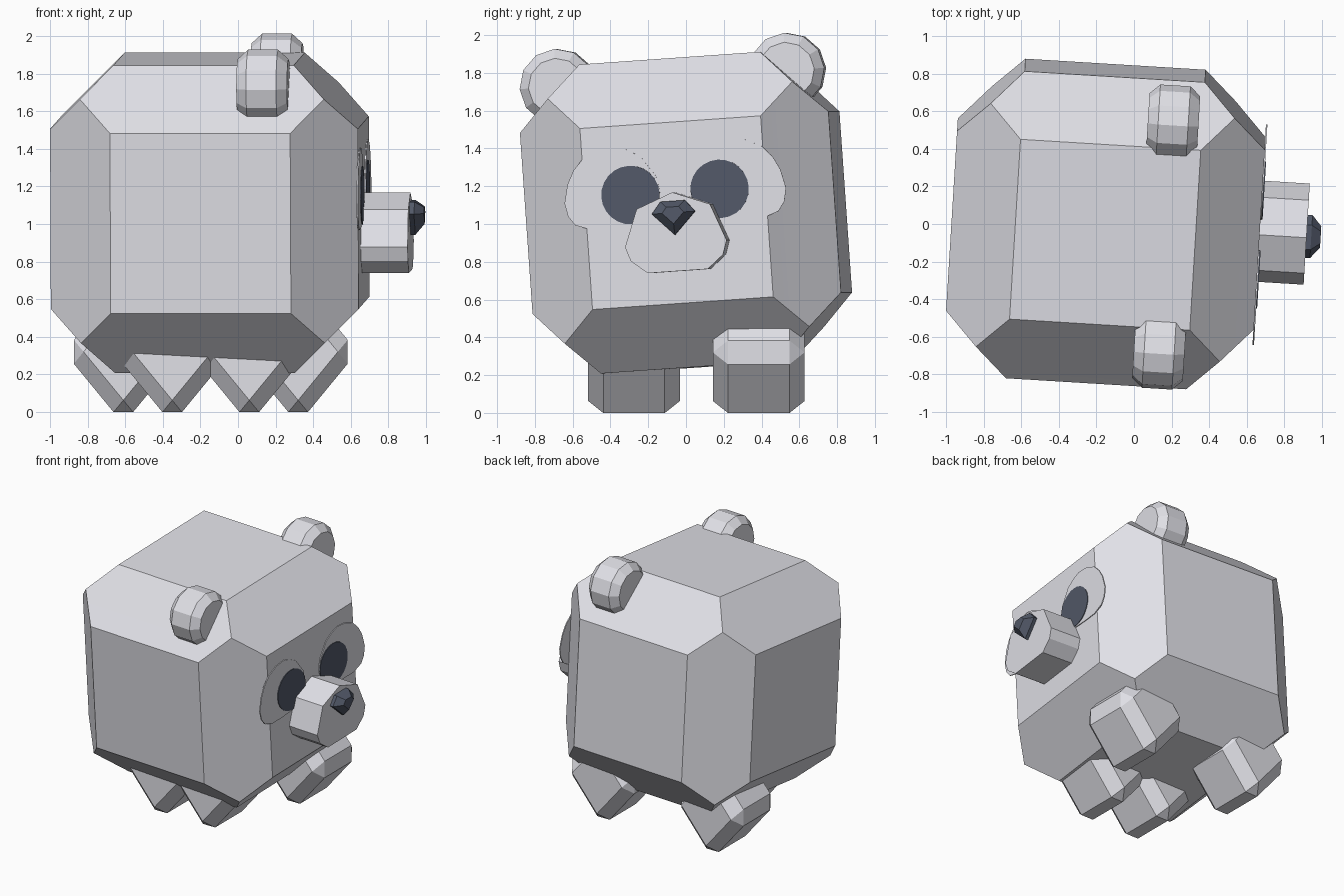
import bpy, bmesh, math
from mathutils import Matrix

old = bpy.data.objects.get("Cube")
if old:
    bpy.data.objects.remove(old, do_unlink=True)


def make_material(name, rgb):
    m = bpy.data.materials.new(name)
    m.use_nodes = True
    m.diffuse_color = (*rgb, 1)
    m.node_tree.nodes["Principled BSDF"].inputs["Base Color"].default_value = (*rgb, 1)
    return m


grey = make_material("light_grey", (0.76, 0.76, 0.81))
dark = make_material("dark_slate", (0.085, 0.10, 0.14))

# The head is turned and tilted a little; its parts share this frame
HEAD = (Matrix.Translation((-0.15, 0, 1.06))
        @ Matrix.Rotation(math.radians(-3.5), 4, 'Z')
        @ Matrix.Rotation(math.radians(4), 4, 'X'))


def finish(name, bm, mat, matrix):
    bmesh.ops.recalc_face_normals(bm, faces=bm.faces[:])
    me = bpy.data.meshes.new(name)
    bm.to_mesh(me)
    bm.free()
    me.materials.append(mat)
    ob = bpy.data.objects.new(name, me)
    ob.matrix_world = matrix
    bpy.context.collection.objects.link(ob)
    return ob


def loft(name, mat, rings, matrix):
    """Join outlines of (y, z) points placed at successive x, with capped ends."""
    bm = bmesh.new()
    loops = [[bm.verts.new((x, y, z)) for y, z in pts] for x, pts in rings]
    n = len(loops[0])
    for a, b in zip(loops, loops[1:]):
        for i in range(n):
            j = (i + 1) % n
            bm.faces.new((a[i], a[j], b[j], b[i]))
    bm.faces.new(loops[0])
    bm.faces.new(loops[-1])
    return finish(name, bm, mat, matrix)


def circle(r, n, cy=0.0, cz=0.0):
    return [(cy + r * math.cos(math.tau * i / n), cz + r * math.sin(math.tau * i / n))
            for i in range(n)]


# Head: cube with each face inset and pushed outward
bm = bmesh.new()
bmesh.ops.create_cube(bm, size=1.3)
bm.normal_update()
sides = [(f, f.normal.copy()) for f in bm.faces]
bmesh.ops.inset_individual(bm, faces=[f for f, _ in sides], thickness=0.24)
for f, normal in sides:
    bmesh.ops.translate(bm, verts=f.verts[:], vec=normal * 0.17)
head = finish("head", bm, grey, HEAD)
bpy.ops.object.select_all(action='DESELECT')
head.select_set(True)
bpy.context.view_layer.objects.active = head
bpy.ops.object.shade_smooth_by_angle(angle=math.radians(25))

# Eyes and ears, mirrored across the head
EYE = [(0.08, 0.12), (0.095, 0.20), (0.17, 0.31), (0.24, 0.35), (0.30, 0.37),
       (0.39, 0.36), (0.475, 0.32), (0.53, 0.26), (0.566, 0.19), (0.589, 0.09),
       (0.575, 0.02), (0.54, -0.03), (0.455, -0.06), (0.35, -0.06),
       (0.20, -0.05), (0.10, 0.0)]
for s, side in ((1, "left"), (-1, "right")):
    white = [(s * y, z) for y, z in EYE]
    loft(side + "_eye", grey, [(0.818, white), (0.826, white)], HEAD)
    pupil = circle(0.155, 24, s * 0.237, 0.11)
    loft(side + "_pupil", dark, [(0.824, pupil), (0.831, pupil)], HEAD)
    outer, inner = circle(0.2, 12), circle(0.15, 12)
    loft(side + "_ear", grey,
         [(-0.135, inner), (-0.08, outer), (0.08, outer), (0.135, inner)],
         HEAD @ Matrix.Translation((0.325, s * 0.61, 0.712)))

# Muzzle
half = [(0.195, 0.032), (0.27, -0.165), (0.245, -0.24), (0.16, -0.31)]
muzzle = [(0, 0.108)] + half + [(-y, z) for y, z in reversed(half)]
loft("muzzle", grey, [(0.79, muzzle), (1.07, muzzle)], HEAD)

# Nose: small gem shape
gem = [(0, -0.118), (0.115, 0), (0.065, 0.062), (-0.065, 0.062), (-0.115, 0)]
tip = [(y * 0.5, z * 0.5) for y, z in gem]
loft("nose", dark, [(1.05, gem), (1.095, gem), (1.145, tip)], HEAD)

# Feet: bevelled blocks standing on one edge
for name, x, y in (("left_outer_foot", 0.32, 0.385), ("left_inner_foot", 0.06, -0.275),
                   ("right_inner_foot", -0.35, -0.275), ("right_outer_foot", -0.61, 0.385)):
    bm = bmesh.new()
    bmesh.ops.create_cube(bm, size=0.485)
    bmesh.ops.bevel(bm, geom=bm.edges[:], offset=0.08, segments=1,
                    affect='EDGES', profile=0.5)
    bmesh.ops.rotate(bm, verts=bm.verts[:], cent=(0, 0, 0),
                     matrix=Matrix.Rotation(math.radians(45), 3, 'Y'))
    bmesh.ops.scale(bm, verts=bm.verts[:], vec=(0.92, 1, 1.12))
    finish(name, bm, grey, Matrix.Translation((x, y, 0.32)))
